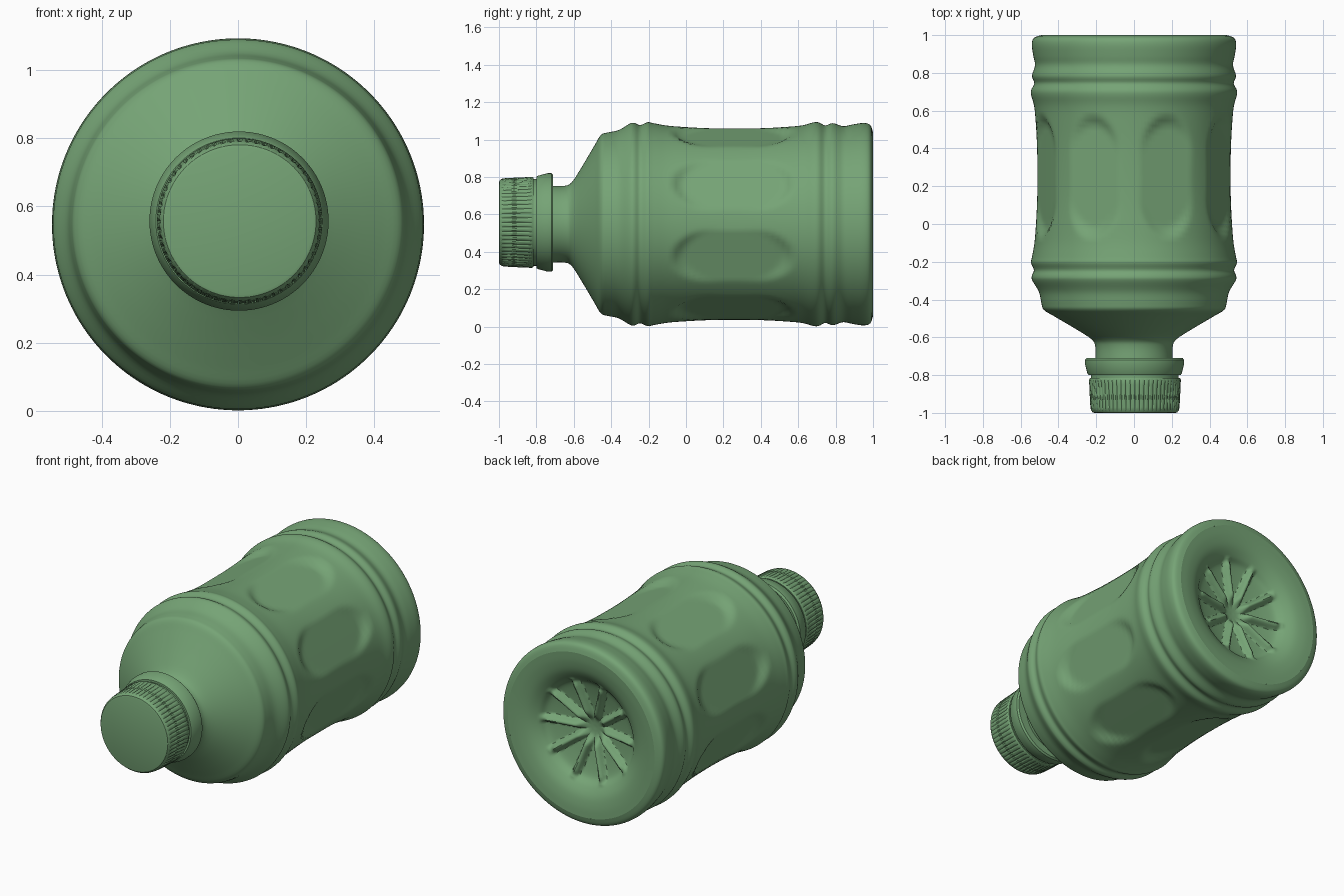
import bpy, bmesh, math
from mathutils import Vector

if "Cube" in bpy.data.objects:
    bpy.data.objects.remove(bpy.data.objects["Cube"])

green = bpy.data.materials.new("bottle_green")
green.use_nodes = True
COLOUR = (0.18, 0.37, 0.18, 1)
green.diffuse_color = COLOUR
green.node_tree.nodes["Principled BSDF"].inputs["Base Color"].default_value = COLOUR


def smooth_profile(points, steps):
    """Catmull-Rom curve through (radius, y) points."""
    p = [Vector(q) for q in points]
    p = [p[0]] + p + [p[-1]]
    out = []
    for i in range(1, len(p) - 2):
        a, b, c, d = p[i - 1:i + 3]
        for s in range(steps):
            t = s / steps
            out.append(0.5 * (2 * b + (c - a) * t + (2 * a - 5 * b + 4 * c - d) * t * t
                              + (3 * b - a - 3 * c + d) * t ** 3))
    out.append(p[-1])
    return [(max(q.x, 0.0), q.y) for q in out]


def lathe(name, profile, segs, centre=(0.0, 0.5475), tweak=None, angle=40):
    """Turn a (radius, y) profile about the y axis; tweak reshapes each ring."""
    bm = bmesh.new()
    rings = []
    for r, y in profile:
        if r < 1e-4:
            rings.append([bm.verts.new((centre[0], y, centre[1]))])
            continue
        ring = []
        for i in range(segs):
            a = 2 * math.pi * i / segs
            rr, yy = tweak(r, y, a) if tweak else (r, y)
            ring.append(bm.verts.new((centre[0] + rr * math.cos(a), yy,
                                      centre[1] + rr * math.sin(a))))
        rings.append(ring)
    for lo, hi in zip(rings, rings[1:]):
        for i in range(segs):
            j = (i + 1) % segs
            quad = [lo[i % len(lo)], lo[j % len(lo)], hi[j % len(hi)], hi[i % len(hi)]]
            bm.faces.new(list(dict.fromkeys(quad)))
    bmesh.ops.recalc_face_normals(bm, faces=bm.faces)
    mesh = bpy.data.meshes.new(name)
    bm.to_mesh(mesh)
    bm.free()
    mesh.materials.append(green)
    obj = bpy.data.objects.new(name, mesh)
    bpy.context.collection.objects.link(obj)
    bpy.ops.object.select_all(action="DESELECT")
    obj.select_set(True)
    bpy.context.view_layer.objects.active = obj
    bpy.ops.object.shade_smooth_by_angle(angle=math.radians(angle))
    return obj


# Body: shoulder, two pairs of hoops, waist, rounded foot
body_points = [
    (0.205, -0.72), (0.205, -0.65), (0.225, -0.61), (0.31, -0.555), (0.42, -0.49),
    (0.477, -0.455), (0.49, -0.42), (0.503, -0.36), (0.538, -0.30), (0.541, -0.275),
    (0.53, -0.245), (0.545, -0.205), (0.54, -0.175), (0.527, -0.10), (0.519, 0.0),
    (0.513, 0.12), (0.511, 0.25), (0.513, 0.40), (0.519, 0.52), (0.528, 0.62),
    (0.544, 0.68), (0.544, 0.71), (0.528, 0.745), (0.54, 0.785), (0.524, 0.84),
    (0.533, 0.89), (0.541, 0.95), (0.53, 0.985), (0.49, 1.0)]

PANELS = 8


def press_panels(r, y, a):
    """Press eight flat oval grips into the waist."""
    if not -0.1 < y < 0.6:
        return r, y
    step = 2 * math.pi / PANELS
    da = (a - math.radians(25) + step / 2) % step - step / 2
    q = ((y - 0.25) / 0.33) ** 2 + (da / math.radians(21)) ** 2
    if q >= 1:
        return r, y
    flat = 0.511 * math.cos(math.radians(19)) / math.cos(da)
    blend = min(1.0, (1 - q) / 0.35)
    blend = blend * blend * (3 - 2 * blend)
    return r + (min(r, flat + 0.008) - r) * blend, y


lathe("bottle_body", smooth_profile(body_points, 4), 192, tweak=press_panels)

# Base: dished underside with radial ribs
base_points = [(0.49, 1.0), (0.43, 0.995), (0.37, 0.98), (0.32, 0.95), (0.285, 0.915),
               (0.22, 0.895), (0.14, 0.88), (0.07, 0.87), (0.0, 0.865)]
RIBS = 10


def raise_ribs(r, y, a):
    """Raise ten tapered spokes inside the dish."""
    step = 2 * math.pi / RIBS
    da = (a + step / 2) % step - step / 2
    across = max(0.0, 1 - (da * r / 0.026) ** 2)
    along = max(0.0, min(1.0, (r - 0.05) / 0.05, (0.32 - r) / 0.05))
    return r, y + 0.04 * across * along


lathe("bottle_base", smooth_profile(base_points, 5), 200, tweak=raise_ribs)

# Collar: flared ring between neck and cap
collar = [(0.0, -0.71), (0.255, -0.71), (0.263, -0.72), (0.263, -0.74), (0.25, -0.79),
          (0.244, -0.80), (0.0, -0.80)]
lathe("collar_ring", collar, 96, (0.003, 0.557), angle=30)

# Seal: narrow step under the cap
seal = [(0.0, -0.79), (0.232, -0.79), (0.232, -0.83), (0.0, -0.83)]
lathe("seal_band", seal, 96, (0.004, 0.557), angle=30)

# Cap: fine grip ribs and a flat end
cap = [(0.0, -0.815), (0.238, -0.815), (0.243, -0.825), (0.242, -0.85), (0.239, -0.92),
       (0.236, -0.97), (0.233, -0.985), (0.224, -0.997), (0.215, -1.0), (0.0, -1.0)]


def knurl(r, y, a):
    """Cut shallow grooves along the side of the cap."""
    if -0.98 < y < -0.83:
        r -= 0.005 * max(0.0, math.cos(60 * a))
    return r, y


lathe("cap", cap, 240, (0.005, 0.557), tweak=knurl, angle=30)
